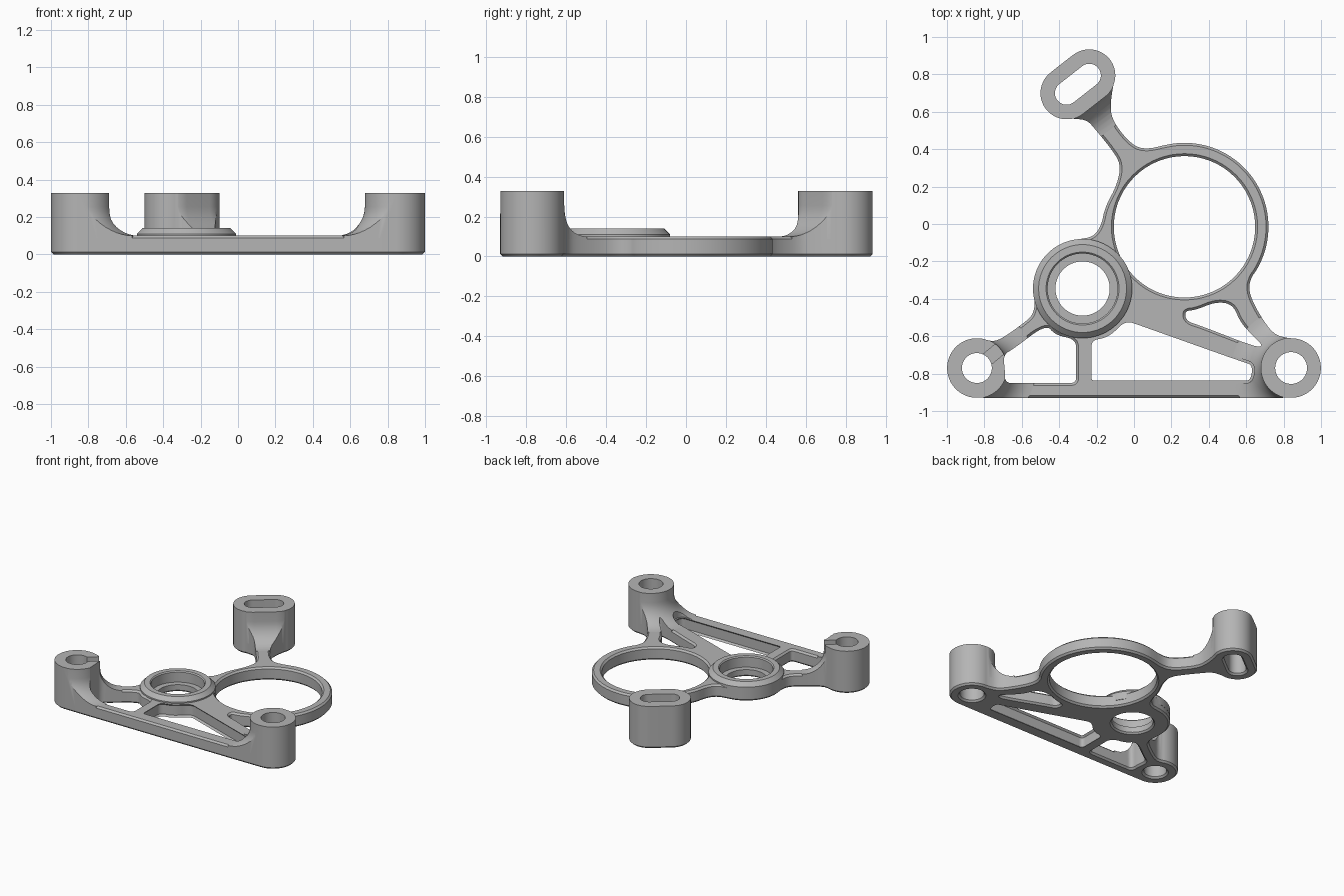
import bpy, bmesh
from math import sin, cos, radians, pi
from mathutils import Vector

cube = bpy.data.objects.get("Cube")
if cube:
    bpy.data.objects.remove(cube, do_unlink=True)

grey = bpy.data.materials.new("satin grey")
grey.use_nodes = True
tone = (0.46, 0.46, 0.46, 1)
grey.diffuse_color = tone
grey.node_tree.nodes["Principled BSDF"].inputs["Base Color"].default_value = tone


def arc(c, r, a0, a1, step=12):
    n = max(2, round(abs(a1 - a0) / step))
    angles = [radians(a0 + (a1 - a0) * i / n) for i in range(n + 1)]
    return [(c[0] + r * cos(a), c[1] + r * sin(a)) for a in angles]


def capsule(c, r, half=0.0, tilt=0):
    """Closed stadium loop; a circle when half is zero."""
    dx, dy = half * cos(radians(tilt)), half * sin(radians(tilt))
    a = arc((c[0] + dx, c[1] + dy), r, tilt - 90, tilt + 90, 5)
    b = arc((c[0] - dx, c[1] - dy), r, tilt + 90, tilt + 270, 5)
    return a + b if half else a + b[1:-1]


def rounded(points, rounds=3):
    """Corner cutting turns a control polygon into a smooth loop."""
    for _ in range(rounds):
        out = []
        for i, p in enumerate(points):
            a, b = Vector(p), Vector(points[(i + 1) % len(points)])
            out += [a.lerp(b, 0.25), a.lerp(b, 0.75)]
        points = out
    return [tuple(p) for p in points]


def add(name, mesh):
    ob = bpy.data.objects.new(name, mesh)
    bpy.context.collection.objects.link(ob)
    mesh.materials.clear()
    mesh.materials.append(grey)
    return ob


def slab(name, loops, z0, z1, chamfer=0.0):
    """Flat outline with holes, filled and extruded."""
    curve = bpy.data.curves.new(name, 'CURVE')
    curve.dimensions = '2D'
    curve.fill_mode = 'BOTH'
    curve.extrude = (z1 - z0) / 2 - chamfer
    curve.bevel_depth = chamfer
    curve.bevel_resolution = 0
    curve.offset = -chamfer
    for loop in loops:
        s = curve.splines.new('POLY')
        s.points.add(len(loop) - 1)
        for p, (x, y) in zip(s.points, loop):
            p.co = (x, y, 0, 1)
        s.use_cyclic_u = True
    temp = bpy.data.objects.new("outline_helper", curve)
    bpy.context.collection.objects.link(temp)
    deps = bpy.context.evaluated_depsgraph_get()
    mesh = bpy.data.meshes.new_from_object(temp.evaluated_get(deps))
    bpy.data.objects.remove(temp, do_unlink=True)
    bm = bmesh.new()
    bm.from_mesh(mesh)
    bmesh.ops.remove_doubles(bm, verts=bm.verts, dist=0.0002)
    bmesh.ops.translate(bm, verts=bm.verts, vec=(0, 0, (z0 + z1) / 2))
    bmesh.ops.recalc_face_normals(bm, faces=bm.faces)
    bm.to_mesh(mesh)
    bm.free()
    return add(name, mesh)


def stack(name, rings, closed=False):
    """Skin (loop, z) sections; capped, or joined end to start when closed."""
    bm = bmesh.new()
    rows = [[bm.verts.new((x, y, z)) for x, y in loop] for loop, z in rings]
    pairs = list(zip(rows, rows[1:]))
    if closed:
        pairs.append((rows[-1], rows[0]))
    else:
        bm.faces.new(rows[0])
        bm.faces.new(rows[-1])
    for a, b in pairs:
        for i in range(len(a)):
            j = (i + 1) % len(a)
            bm.faces.new((a[i], a[j], b[j], b[i]))
    bmesh.ops.recalc_face_normals(bm, faces=bm.faces)
    mesh = bpy.data.meshes.new(name)
    bm.to_mesh(mesh)
    bm.free()
    return add(name, mesh)


def boolean(ob, other, operation):
    m = ob.modifiers.new(operation.lower(), 'BOOLEAN')
    m.operation = operation
    m.solver = 'EXACT'
    m.object = other
    deps = bpy.context.evaluated_depsgraph_get()
    result = bpy.data.meshes.new_from_object(ob.evaluated_get(deps))
    ob.modifiers.clear()
    ob.data = result


# Key centres
left, right = (-0.84, -0.77), (0.84, -0.77)
ring, boss, slot = (0.27, -0.015), (-0.275, -0.345), (-0.30, 0.747)
TILT, HALF = 38, 0.077
sx, sy = HALF * cos(radians(TILT)), HALF * sin(radians(TILT))
TOP, PLATE = 0.328, 0.10

# Outer contour, counterclockwise from the left post
outer = arc(left, 0.16, 65, 270) + arc(right, 0.16, -90, 95)
outer += [(0.76, -0.595), (0.71, -0.545), (0.635, -0.42), (0.612, -0.34), (0.63, -0.28)]
outer += arc(ring, 0.45, -32, 100, 8)
outer += [(0.05, 0.395), (-0.03, 0.44), (-0.12, 0.56), (-0.125, 0.65)]
outer += arc((slot[0] + sx, slot[1] + sy), 0.14, -25, TILT + 90)
outer += arc((slot[0] - sx, slot[1] - sy), 0.14, TILT + 90, 285)
outer += [(-0.25, 0.555), (-0.21, 0.51), (-0.12, 0.40), (-0.07, 0.32), (-0.09, 0.21),
          (-0.155, 0.09), (-0.175, -0.01), (-0.22, -0.07)]
outer += arc(boss, 0.265, 95, 197)
outer += [(-0.54, -0.48), (-0.57, -0.515), (-0.68, -0.595), (-0.735, -0.625)]
outer = rounded(outer, 2)

# Triangular lightening windows between the ribs
windows = [rounded(w) for w in (
    [(-0.47, -0.535), (-0.42, -0.595), (-0.31, -0.615), (-0.31, -0.70), (-0.31, -0.80),
     (-0.31, -0.85), (-0.37, -0.85), (-0.62, -0.85), (-0.69, -0.85), (-0.69, -0.78),
     (-0.70, -0.70), (-0.64, -0.665)],
    [(-0.24, -0.70), (-0.24, -0.61), (-0.14, -0.595), (-0.05, -0.50), (0.05, -0.535),
     (0.57, -0.72), (0.65, -0.745), (0.635, -0.85), (0.57, -0.85), (-0.18, -0.85),
     (-0.24, -0.85), (-0.24, -0.79)],
    [(0.27, -0.465), (0.33, -0.46), (0.44, -0.415), (0.53, -0.43), (0.57, -0.53),
     (0.66, -0.62), (0.69, -0.655), (0.64, -0.655), (0.36, -0.545), (0.28, -0.52)])]
bores = [capsule(left, 0.08), capsule(right, 0.085), capsule(slot, 0.062, HALF, TILT)]
openings = windows + bores + [capsule(ring, 0.378)]

# Flat frame
parts = [slab("frame_plate", [outer] + openings + [capsule(boss, 0.187)], 0, PLATE, 0.013)]

# Posts with a concave flare, trimmed to the frame contour
trim = slab("contour_helper", [outer] + openings, -0.2, 0.6)
FLARE = 0.155
for name, c, r, half in (("left_post", left, 0.162, 0), ("right_post", right, 0.162, 0),
                         ("slotted_post", slot, 0.142, HALF)):
    sections = [(capsule(c, r + FLARE, half, TILT), 0.03)]
    for i in range(11):
        a = i / 10 * pi / 2
        z = PLATE + FLARE * (1 - cos(a))
        sections.append((capsule(c, r + FLARE * (1 - sin(a)), half, TILT), z))
    sections.append((capsule(c, r, half, TILT), TOP))
    post = stack(name, sections)
    boolean(post, trim, 'INTERSECT')
    parts.append(post)

# Open notch in the rim of the left post
mid = (left[0] + 0.15 * cos(radians(40)), left[1] + 0.15 * sin(radians(40)))
notch = stack("notch_helper", [(capsule(mid, 0.035, 0.08, 40), z) for z in (0.26, 0.5)])
boolean(parts[1], notch, 'DIFFERENCE')
for helper in (trim, notch):
    bpy.data.objects.remove(helper, do_unlink=True)

# Stepped bearing boss
profile = [(0.145, 0.012), (0.157, 0), (0.21, 0), (0.21, 0.05), (0.265, 0.05),
           (0.265, 0.11), (0.235, 0.14), (0.195, 0.14), (0.187, 0.132),
           (0.187, 0.055), (0.145, 0.055)]
parts.append(stack("bearing_boss", [(capsule(boss, r), z) for r, z in profile], True))

# Smooth curved walls, crisp edges
bpy.ops.object.select_all(action='DESELECT')
for ob in parts:
    ob.select_set(True)
bpy.context.view_layer.objects.active = parts[0]
bpy.ops.object.shade_smooth_by_angle(angle=radians(30))
